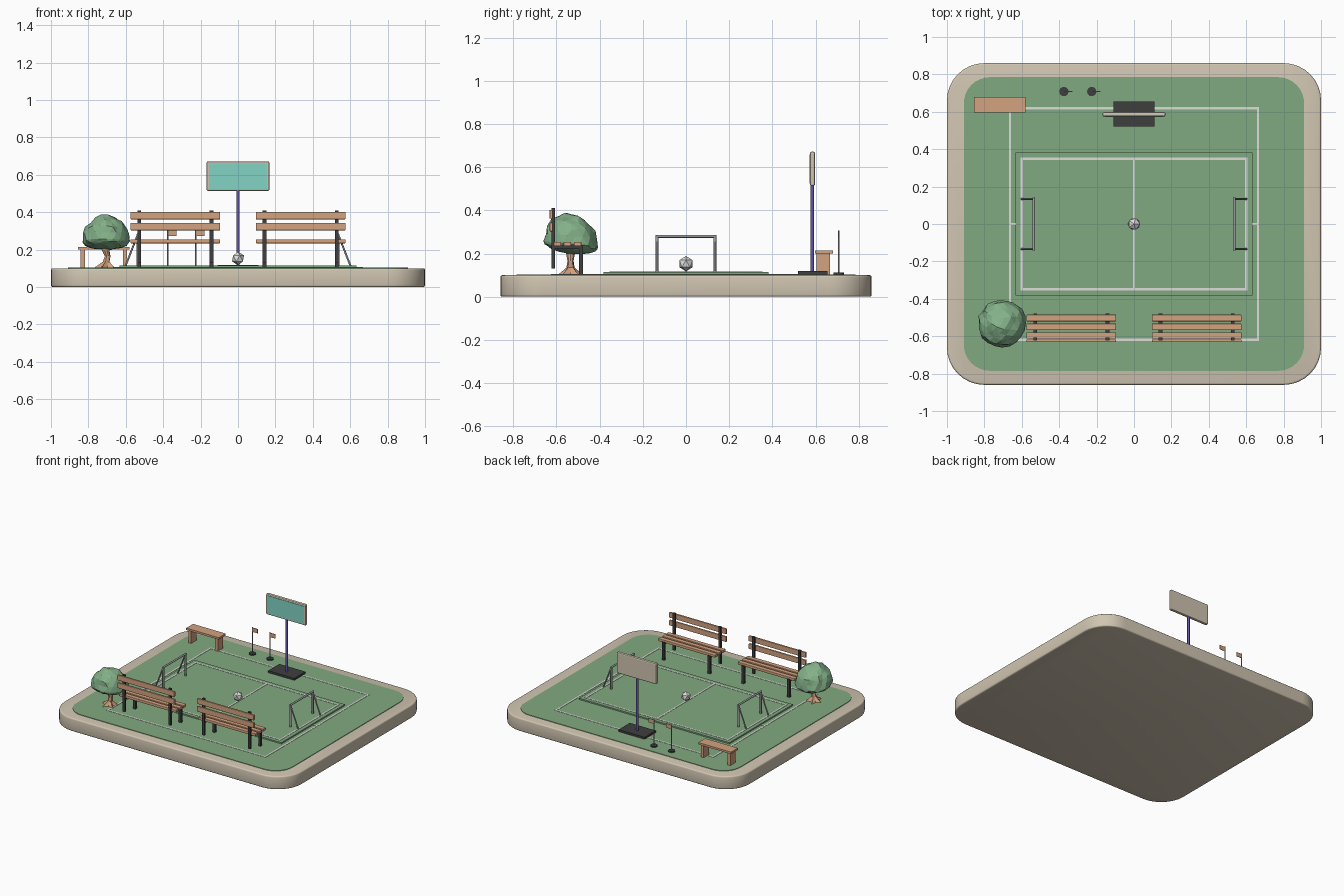
import bpy, bmesh, math, random
from mathutils import Vector

if "Cube" in bpy.data.objects:
    bpy.data.objects.remove(bpy.data.objects["Cube"])

random.seed(4)


def material(name, r, g, b):
    lin = [((c / 255 + 0.055) / 1.055) ** 2.4 for c in (r, g, b)]
    m = bpy.data.materials.new(name)
    m.diffuse_color = (*lin, 1)
    m.use_nodes = True
    m.node_tree.nodes["Principled BSDF"].inputs["Base Color"].default_value = m.diffuse_color
    return m


BEIGE = material("beige stone", 208, 197, 177)
GREEN = material("grass green", 129, 170, 129)
LEAF = material("leaf green", 131, 176, 136)
WHITE = material("line white", 222, 222, 218)
GREY = material("metal grey", 160, 160, 165)
WOOD = material("warm wood", 211, 162, 127)
BLACK = material("dark iron", 62, 62, 64)
PURPLE = material("pole purple", 98, 84, 168)
TEAL = material("screen teal", 130, 212, 195)


def finish(name, bm, mat, smooth=False):
    bmesh.ops.recalc_face_normals(bm, faces=bm.faces)
    me = bpy.data.meshes.new(name)
    bm.to_mesh(me)
    bm.free()
    me.materials.append(mat)
    ob = bpy.data.objects.new(name, me)
    bpy.context.collection.objects.link(ob)
    if smooth:
        bpy.ops.object.select_all(action='DESELECT')
        ob.select_set(True)
        bpy.context.view_layer.objects.active = ob
        bpy.ops.object.shade_smooth_by_angle(angle=math.radians(35))
    return ob


def box(name, x, y, z, mat, bevel=0):
    """Box from (min, max) ranges on each axis."""
    bm = bmesh.new()
    bmesh.ops.create_cube(bm, size=1)
    for v in bm.verts:
        v.co = [a[0] + (c + 0.5) * (a[1] - a[0]) for c, a in zip(v.co, (x, y, z))]
    if bevel:
        bmesh.ops.bevel(bm, geom=bm.edges[:], offset=bevel, segments=2,
                        profile=0.5, affect='EDGES')
    return finish(name, bm, mat)


def rod(name, a, b, r, mat, sides=12):
    """Cylinder from point a to point b."""
    a, b = Vector(a), Vector(b)
    bm = bmesh.new()
    bmesh.ops.create_cone(bm, cap_ends=True, segments=sides, radius1=r, radius2=r,
                          depth=(b - a).length)
    q = (b - a).to_track_quat('Z', 'Y')
    for v in bm.verts:
        v.co = q @ v.co + (a + b) / 2
    return finish(name, bm, mat, True)


def rounded_slab(name, hx, hy, rad, z0, z1, mat, bevel=0):
    bm = bmesh.new()
    pts = []
    for k, (sx, sy) in enumerate(((1, 1), (-1, 1), (-1, -1), (1, -1))):
        for i in range(9):
            t = math.pi / 2 * (k + i / 8)
            pts.append((sx * (hx - rad) + rad * math.cos(t),
                        sy * (hy - rad) + rad * math.sin(t), z0))
    face = bm.faces.new([bm.verts.new(p) for p in pts])
    ext = bmesh.ops.extrude_face_region(bm, geom=[face], use_keep_orig=True)
    for v in ext['geom']:
        if isinstance(v, bmesh.types.BMVert):
            v.co.z = z1
    if bevel:
        rims = [e for e in bm.edges if abs(e.verts[0].co.z - e.verts[1].co.z) < 1e-6]
        bmesh.ops.bevel(bm, geom=rims, offset=bevel, segments=3, profile=0.5, affect='EDGES')
    return finish(name, bm, mat, True)


def line_frame(name, hx, hy, w, z):
    """Four painted strips around a rectangle."""
    for s in (-1, 1):
        box(name + "_side", (s * hx - w / 2, s * hx + w / 2), (-hy - w / 2, hy + w / 2),
            (z, z + 0.002), WHITE)
        box(name + "_end", (-hx + w / 2, hx - w / 2), (s * hy - w / 2, s * hy + w / 2),
            (z, z + 0.002), WHITE)


# Ground
rounded_slab("base_slab", 1.0, 0.86, 0.2, 0, 0.1, BEIGE, 0.01)
rounded_slab("grass", 0.91, 0.785, 0.14, 0.095, 0.104, GREEN)
line_frame("outer_line", 0.663, 0.618, 0.013, 0.104)
for s in (-1, 1):
    box("outer_tick", sorted((s * 0.63, s * 0.66)), (-0.006, 0.006), (0.104, 0.106), WHITE)
box("pitch", (-0.633, 0.633), (-0.382, 0.382), (0.1, 0.114), GREEN)
line_frame("pitch_line", 0.6, 0.349, 0.012, 0.114)
box("half_line", (-0.006, 0.006), (-0.343, 0.343), (0.114, 0.116), WHITE)

# Goals
for s in (-1, 1):
    for y in (-0.134, 0.134):
        rod("goal_post", (s * 0.536, y, 0.112), (s * 0.536, y, 0.283), 0.007, GREY)
        rod("goal_stay", (s * 0.602, y, 0.112), (s * 0.536, y, 0.28), 0.005, GREY)
    rod("goal_crossbar", (s * 0.536, -0.141, 0.28), (s * 0.536, 0.141, 0.28), 0.007, GREY)

# Ball
bm = bmesh.new()
bmesh.ops.create_icosphere(bm, subdivisions=1, radius=0.036)
bmesh.ops.translate(bm, verts=bm.verts, vec=(0, 0, 0.153))
finish("ball", bm, WHITE)

# Park benches, facing the pitch
for cx in (-0.335, 0.335):
    span = (cx - 0.24, cx + 0.24)
    for y0, y1 in ((-0.52, -0.485), (-0.567, -0.533), (-0.613, -0.579)):
        box("seat_slat", span, (y0, y1), (0.234, 0.254), WOOD, 0.003)
    for z0, z1 in ((0.303, 0.343), (0.362, 0.402)):
        box("back_slat", span, (-0.632, -0.617), (z0, z1), WOOD, 0.003)
    for x in (cx - 0.193, cx + 0.193):
        w = (x - 0.01, x + 0.01)
        box("back_leg", w, (-0.622, -0.606), (0.13, 0.41), BLACK)
        box("front_leg", w, (-0.496, -0.478), (0.1, 0.24), BLACK)
        box("seat_bracket", w, (-0.61, -0.48), (0.222, 0.238), BLACK)

# Small plain bench
box("stool_top", (-0.855, -0.58), (0.597, 0.68), (0.2, 0.215), WOOD)
for x in (-0.83, -0.605):
    box("stool_leg", (x - 0.011, x + 0.011), (0.605, 0.668), (0.1, 0.2), WOOD)

# Corner flags
for x in (-0.375, -0.226):
    rod("flag_foot", (x, 0.708, 0.1), (x, 0.708, 0.112), 0.025, BLACK, 16)
    rod("flag_pole", (x, 0.708, 0.11), (x, 0.708, 0.308), 0.004, GREY, 8)
    box("flag", (x, x + 0.046), (0.706, 0.71), (0.273, 0.305), WOOD)

# Sign board
box("sign_foot", (-0.11, 0.11), (0.52, 0.655), (0.1, 0.119), BLACK)
rod("sign_pole", (0, 0.585, 0.115), (0, 0.585, 0.53), 0.009, PURPLE)
box("sign_panel", (-0.168, 0.168), (0.574, 0.598), (0.513, 0.672), BEIGE, 0.008)
box("sign_screen", (-0.155, 0.155), (0.571, 0.58), (0.525, 0.66), TEAL)

# Tree trunk with spreading roots
bm = bmesh.new()
rings = []
for z, r, dx, flare in ((0.1, 0.05, 0, 0.35), (0.113, 0.036, 0, 0.3), (0.135, 0.018, 0.004, 0.1),
                        (0.165, 0.015, 0.01, 0), (0.195, 0.02, 0, 0), (0.25, 0.04, 0, 0)):
    ring = []
    for i in range(10):
        t = i * math.tau / 10
        k = r * (1 + flare * (1 if i % 2 else -1))
        ring.append(bm.verts.new((-0.707 + dx + k * math.cos(t), -0.535 + k * math.sin(t), z)))
    rings.append(ring)
for a, b in zip(rings, rings[1:]):
    for i in range(10):
        j = (i + 1) % 10
        bm.faces.new((a[i], a[j], b[j], b[i]))
bm.faces.new(rings[0])
bm.faces.new(rings[-1])
finish("tree_trunk", bm, WOOD)

# Dome-shaped faceted crown, underside flattened
bm = bmesh.new()
bmesh.ops.create_icosphere(bm, subdivisions=3, radius=1)
for v in bm.verts:
    n = v.co.normalized()
    k = random.uniform(0.95, 1.05)
    z = n.z * 0.14 if n.z > 0 else n.z * 0.045
    v.co = (-0.705 + n.x * 0.127 * k, -0.532 + n.y * 0.127 * k,
            0.245 + z * k - 0.1 * n.y * 0.127)
finish("tree_crown", bm, LEAF)
